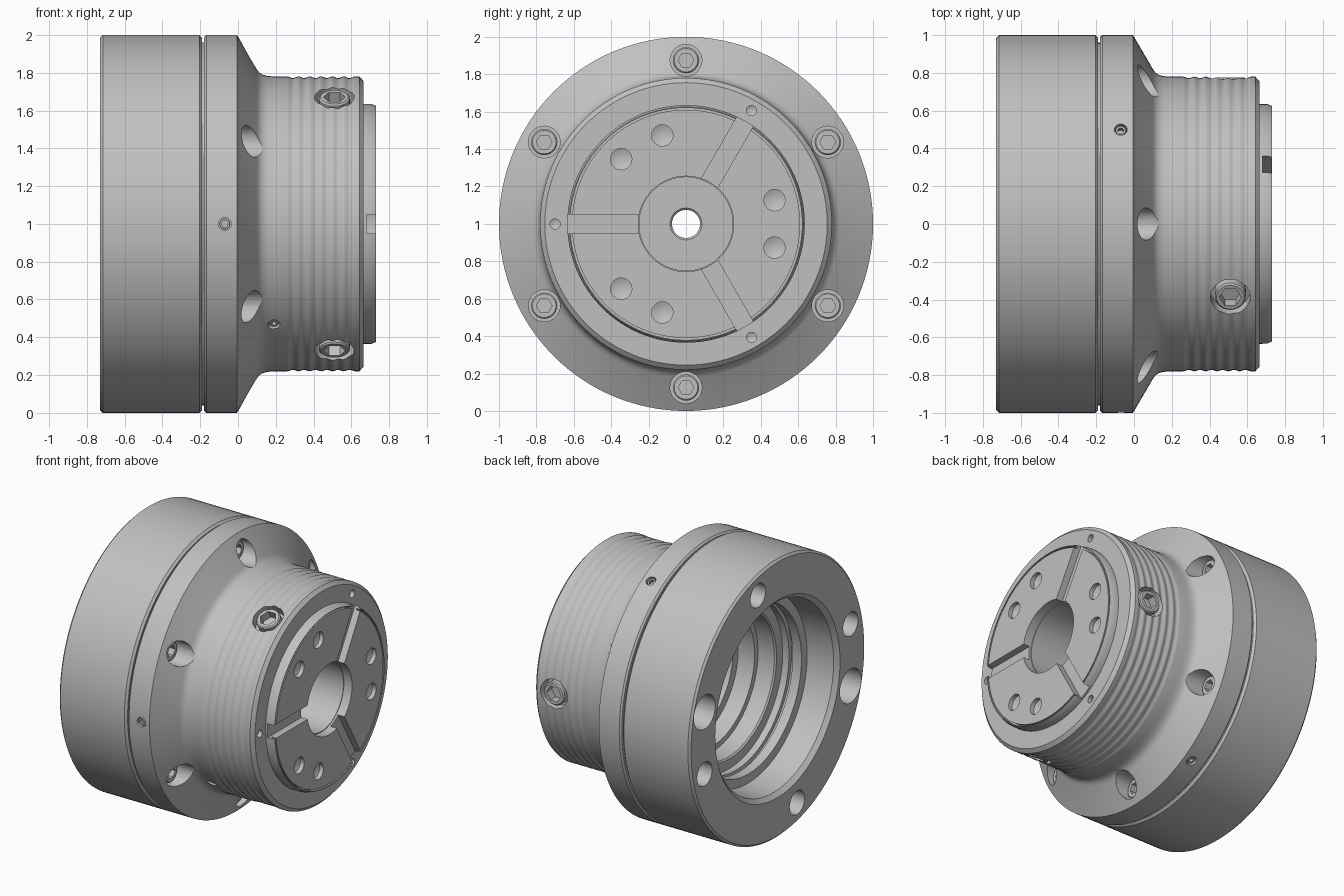
import bpy, bmesh
from math import radians, sin, cos, pi
from mathutils import Matrix, Vector

if "Cube" in bpy.data.objects:
    bpy.data.objects.remove(bpy.data.objects["Cube"])

steel = bpy.data.materials.new("steel_grey")
steel.use_nodes = True
GREY = (0.53, 0.53, 0.53, 1)
steel.diffuse_color = GREY
steel.node_tree.nodes["Principled BSDF"].inputs["Base Color"].default_value = GREY


def finish(bm, name):
    bmesh.ops.recalc_face_normals(bm, faces=bm.faces)
    me = bpy.data.meshes.new(name)
    bm.to_mesh(me)
    bm.free()
    me.materials.append(steel)
    ob = bpy.data.objects.new(name, me)
    bpy.context.scene.collection.objects.link(ob)
    return ob


def smooth(ob):
    ob.data.shade_smooth()
    ob.data.set_sharp_from_angle(angle=radians(28))


def lathe(name, profile, segs=128):
    """Revolve a closed (x, radius) outline about the spindle axis."""
    bm = bmesh.new()
    rings = []
    for x, r in profile:
        rings.append([bm.verts.new((x, r * cos(2 * pi * i / segs), 1 + r * sin(2 * pi * i / segs)))
                      for i in range(segs)])
    for a, b in zip(rings, rings[1:] + rings[:1]):
        for i in range(segs):
            j = (i + 1) % segs
            bm.faces.new((a[i], a[j], b[j], b[i]))
    return finish(bm, name)


def place(x, r, angle, radial=False):
    """Local z points along the spindle, or outward when radial."""
    a = radians(angle)
    out = Vector((0, cos(a), sin(a)))
    axis = out if radial else Vector((1, 0, 0))
    rot = axis.to_track_quat('Z', 'Y').to_matrix().to_4x4()
    return Matrix.Translation(Vector((x, 0, 1)) + out * r) @ rot


def drill(bm, mat, r, depth, above=0.3, tip=0.0):
    """Add a round cutter that goes depth below the placed point, with a cone tip."""
    rings = [[bm.verts.new(mat @ Vector((r * cos(pi * i / 16), r * sin(pi * i / 16), z)))
              for i in range(32)] for z in (above, -depth)]
    bm.faces.new(rings[0])
    for i in range(32):
        bm.faces.new((rings[0][i], rings[0][i - 1], rings[1][i - 1], rings[1][i]))
    if tip:
        point = bm.verts.new(mat @ Vector((0, 0, -depth - tip)))
        for i in range(32):
            bm.faces.new((rings[1][i], rings[1][i - 1], point))
    else:
        bm.faces.new(rings[1])


def cut(ob, bm):
    cutter = finish(bm, "cutter")
    cutter.hide_render = True
    mod = ob.modifiers.new("cut", 'BOOLEAN')
    mod.operation = 'DIFFERENCE'
    mod.solver = 'EXACT'
    mod.object = cutter
    dg = bpy.context.evaluated_depsgraph_get()
    me = bpy.data.meshes.new_from_object(ob.evaluated_get(dg))
    ob.modifiers.clear()
    ob.data = me
    bpy.data.objects.remove(cutter)


def screw(name, mat, r, height, hex_r, depth):
    """Round head with a hexagon socket; its top is at the placed point."""
    n = 24

    def ring(bm, rad, z, hexagon=False):
        vs = []
        for i in range(n):
            t = 2 * pi * i / n
            k = cos(pi / 6) / cos(t % (pi / 3) - pi / 6) if hexagon else 1
            vs.append(bm.verts.new(mat @ Vector((rad * k * cos(t), rad * k * sin(t), z))))
        return vs
    bm = bmesh.new()
    b = 0.1 * r
    rings = [ring(bm, r, -height), ring(bm, r, -b), ring(bm, r - b, 0),
             ring(bm, hex_r, 0, True), ring(bm, hex_r, -depth, True)]
    for p, q in zip(rings, rings[1:]):
        for i in range(n):
            bm.faces.new((p[i - 1], p[i], q[i], q[i - 1]))
    bm.faces.new(rings[0])
    bm.faces.new(rings[-1])
    smooth(finish(bm, name))


THIRDS = (60, 180, 300)
BOLTS = [30 + 60 * i for i in range(6)]
CLAMPS = (0, 120, 240)

# Rear flange with stepped bore and mounting holes
flange = lathe("rear_flange", [
    (-0.73, 0.985), (-0.715, 1), (-0.205, 1), (-0.19, 0.985), (-0.19, 0.52),
    (-0.34, 0.52), (-0.35, 0.53), (-0.35, 0.6), (-0.40, 0.6), (-0.40, 0.63),
    (-0.43, 0.63), (-0.43, 0.6), (-0.50, 0.6), (-0.50, 0.665), (-0.70, 0.68), (-0.73, 0.71)])
bm = bmesh.new()
for a in (75, 165, 255, 345):
    drill(bm, place(-0.73, 0.86, a), 0.085, 0.1, above=0.25)
for a in (15, 195):
    drill(bm, place(-0.73, 0.86, a), 0.122, 0.1, above=0.25)
cut(flange, bm)
smooth(flange)

# Main body: disc, cone and rippled barrel
barrel = []
for i in range(49):
    t = i / 48
    barrel.append((0.26 + 0.36 * t, 0.78 - 0.004 * (1 - cos(2 * pi * 6 * t))))
body = lathe("main_body", [
    (-0.21, 0.96), (-0.18, 0.96), (-0.18, 0.988), (-0.168, 1), (-0.005, 1), (0.1, 0.82),
    (0.112, 0.803), (0.13, 0.79), (0.155, 0.783), (0.19, 0.78)] + barrel + [
    (0.642, 0.78), (0.665, 0.755), (0.665, 0.25), (0.2, 0.25), (0.2, 0.085), (0.19, 0.075),
    (0.1, 0.075), (0.1, 0.36), (0.03, 0.36), (0.03, 0.42), (-0.08, 0.42), (-0.08, 0.48), (-0.21, 0.48)])
bm = bmesh.new()
for a in BOLTS:
    drill(bm, place(0, 0.875, a), 0.085, 0.12)
for a in CLAMPS:
    drill(bm, place(0.51, 0.78, a, True), 0.105, 0.08)
for a in THIRDS:
    drill(bm, place(-0.07, 1, a, True), 0.034, 0.05, above=0.1)
    drill(bm, place(0.665, 0.7, a), 0.027, 0.03, above=0.1, tip=0.015)
drill(bm, place(0.19, 0.78, 223, True), 0.032, 0.05, above=0.1)
cut(body, bm)
smooth(body)

# Front clamping plate with ring groove, three slots and paired holes
plate = lathe("front_plate", [
    (0.655, 0.635), (0.705, 0.635), (0.73, 0.625), (0.73, 0.62), (0.70, 0.62),
    (0.70, 0.61), (0.73, 0.61), (0.73, 0.255), (0.655, 0.255)])
bm = bmesh.new()
for a in CLAMPS:
    for side in (-15, 15):
        drill(bm, place(0.73, 0.49, a + side), 0.057, 0.03, above=0.1, tip=0.025)
cut(plate, bm)
bm = bmesh.new()
for a in THIRDS:
    spin = Matrix.Translation((0, 0, 1)) @ Matrix.Rotation(radians(a), 4, 'X')
    bmesh.ops.create_cube(bm, size=1, matrix=spin @ Matrix.Translation((0.73, 0.45, 0))
                          @ Matrix.Diagonal((0.1, 0.5, 0.1, 1)))
cut(plate, bm)
smooth(plate)

# Screws: flange bolts, barrel clamps and small plugs
for i, a in enumerate(BOLTS):
    screw(f"flange_bolt_{i + 1}", place(0.0, 0.875, a), 0.07, 0.13, 0.042, 0.06)
for i, a in enumerate(CLAMPS):
    screw(f"clamp_screw_{i + 1}", place(0.51, 0.775, a, True), 0.082, 0.1, 0.058, 0.06)
for i, a in enumerate(THIRDS):
    screw(f"rim_plug_{i + 1}", place(-0.07, 0.99, a, True), 0.029, 0.05, 0.018, 0.025)
screw("barrel_plug", place(0.19, 0.77, 223, True), 0.027, 0.05, 0.016, 0.025)
